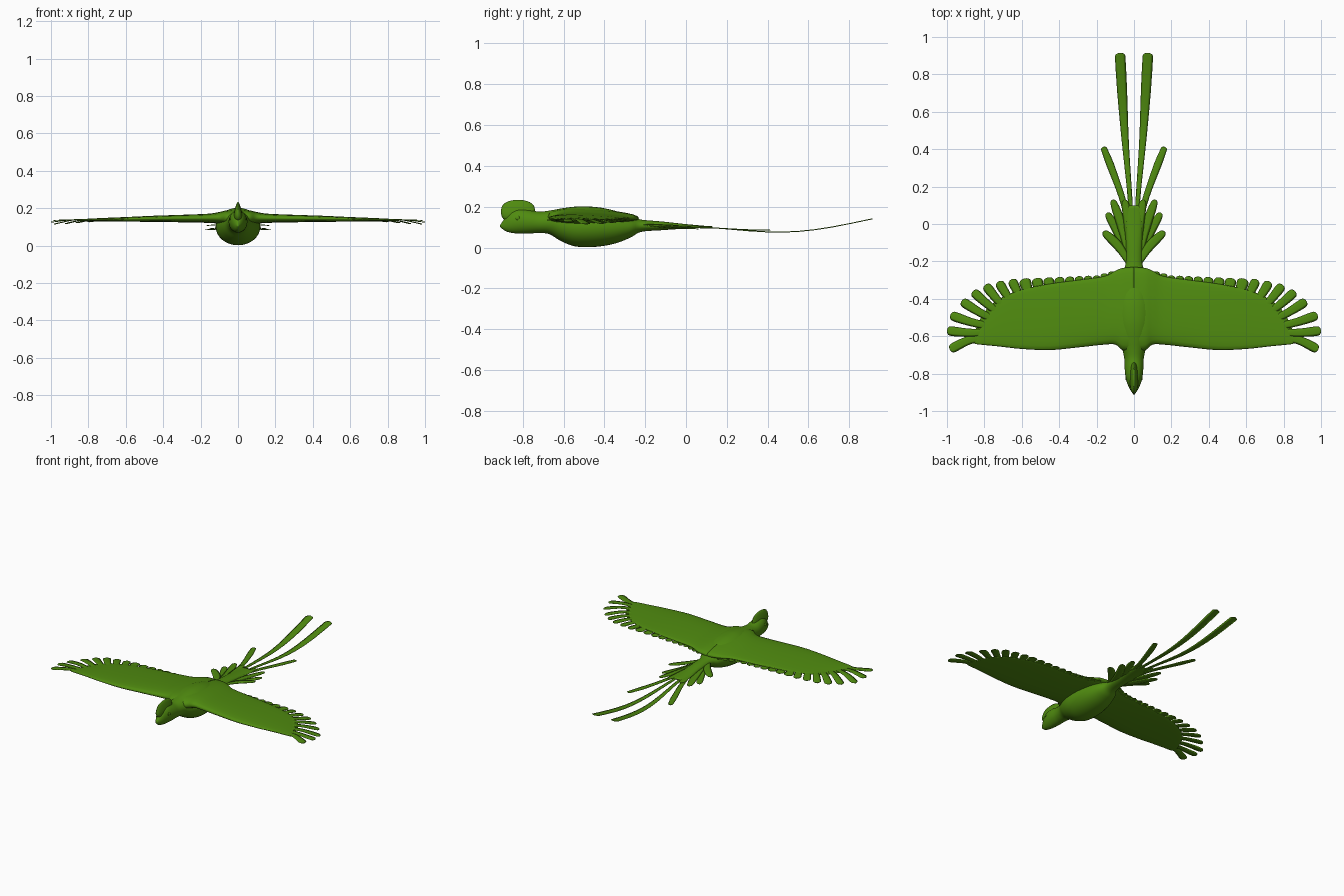
import bpy, math
from mathutils import Vector

if "Cube" in bpy.data.objects:
    bpy.data.objects.remove(bpy.data.objects["Cube"])

green = bpy.data.materials.new("leaf green")
green.diffuse_color = (0.08, 0.26, 0.005, 1)
green.use_nodes = True
green.node_tree.nodes["Principled BSDF"].inputs["Base Color"].default_value = green.diffuse_color


def make(name, verts, faces):
    me = bpy.data.meshes.new(name)
    me.from_pydata(verts, [], faces)
    me.materials.append(green)
    me.polygons.foreach_set("use_smooth", [True] * len(faces))
    ob = bpy.data.objects.new(name, me)
    bpy.context.collection.objects.link(ob)
    return ob


def loft(rings):
    n = len(rings[0])
    verts = [p for r in rings for p in r]
    faces = [(i * n + j, i * n + (j + 1) % n, (i + 1) * n + (j + 1) % n, (i + 1) * n + j)
             for i in range(len(rings) - 1) for j in range(n)]
    faces += [tuple(range(n))[::-1], tuple(range(len(verts) - n, len(verts)))]
    return verts, faces


def smooth_rows(rows, steps):
    """Catmull-Rom interpolation of rows of numbers."""
    out = []
    for i in range(len(rows) - 1):
        p = [rows[max(0, min(len(rows) - 1, i + k))] for k in (-1, 0, 1, 2)]
        for s in range(steps):
            t = s / steps
            out.append([0.5 * (2 * b + (c - a) * t + (2 * a - 5 * b + 4 * c - d) * t * t
                        + (3 * b - a - 3 * c + d) * t ** 3) for a, b, c, d in zip(*p)])
    return out + [list(rows[-1])]


def fix_normals(ob):
    import bmesh
    bm = bmesh.new()
    bm.from_mesh(ob.data)
    bmesh.ops.recalc_face_normals(bm, faces=bm.faces)
    bm.to_mesh(ob.data)
    bm.free()


def feather(name, path, width, shape, thick=0.004):
    """Flat blade along a path; shape gives (t, width factor) and mirrors to both sides."""
    pts = [Vector(p) for p in smooth_rows(path, 8)]
    n = len(pts) - 1
    length = sum((pts[i + 1] - pts[i]).length for i in range(n))
    # round the tip by packing extra stations into the last stretch
    stations = [i / 12 * (1 - width / length) for i in range(12)]
    stations += [1 - width / length * (1 - math.sin(a * math.pi / 12)) for a in range(7)]
    for side in (1, -1):
        rings = []
        for t in stations:
            f = min(t * n, n - 1e-6)
            i = int(f)
            c = pts[i].lerp(pts[i + 1], f - i)
            d = pts[i + 1] - pts[i]
            across = Vector((d.y, -d.x, 0)).normalized()
            k = next(j for j in range(len(shape) - 1) if t <= shape[j + 1][0] + 1e-6)
            (t0, w0), (t1, w1) = shape[k], shape[k + 1]
            w = width * (w0 + (w1 - w0) * (t - t0) / (t1 - t0))
            e = (t - 1) * length / width + 1
            if e > 0:
                w *= math.sqrt(max(0.004, 1 - e * e))
            ring = []
            for u, v in ((-1, 0), (-.5, .8), (0, 1), (.5, .8), (1, 0), (.5, -.8), (0, -1), (-.5, -.8)):
                p = c + across * w * u + Vector((0, 0, v * thick * 0.6))
                ring.append((p.x * side, p.y, p.z))
            rings.append(ring)
        fix_normals(make(name + ("_left" if side > 0 else "_right"), *loft(rings)))


# body, head and tail root: y, bottom z, top z, half width
body = [(-.912, .103, .108, .003), (-.89, .084, .14, .018), (-.86, .073, .175, .033),
        (-.82, .069, .19, .045), (-.77, .069, .185, .05), (-.72, .071, .176, .052),
        (-.67, .066, .181, .063), (-.62, .036, .19, .088), (-.56, .010, .199, .11),
        (-.5, .002, .202, .119), (-.42, .006, .196, .116), (-.34, .022, .178, .1),
        (-.27, .050, .152, .074), (-.22, .077, .137, .046), (-.12, .085, .128, .042),
        (0, .093, .115, .042), (.1, .098, .106, .03)]
rings = []
for y, b, t, w in smooth_rows(body, 4):
    rings.append([(w * math.cos(a * math.pi / 16), y,
                   (b + t) / 2 + (t - b) / 2 * math.sin(a * math.pi / 16)) for a in range(32)])
fix_normals(make("body_and_head", *loft(rings)))

# thin crest over the head
rings = []
for i in range(25):
    a = math.pi * (i + .01) / 24.02
    c = -math.cos(a)
    h = math.sin(a) ** 0.7
    rings.append([(.021 * h * math.cos(q * math.pi / 8) * (1 - .45 * math.sin(q * math.pi / 8)),
                   -.823 + .083 * c, .176 + .058 * h * math.sin(q * math.pi / 8)) for q in range(16)])
fix_normals(make("crest", *loft(rings)))

# eyes
for side, label in ((1, "left"), (-1, "right")):
    bpy.ops.mesh.primitive_uv_sphere_add(segments=16, ring_count=8, radius=.011,
                                         location=(side * .041, -.825, .145))
    eye = bpy.context.object
    eye.name = "eye_" + label
    eye.scale.x = .5
    eye.data.materials.append(green)
    bpy.ops.object.shade_smooth()

# wing blades: x, leading y, trailing y, bottom z, top z
wing = [(0, -.68, -.23, .10, .195), (.06, -.675, -.235, .11, .19), (.1, -.645, -.25, .118, .181),
        (.16, -.645, -.28, .123, .172), (.3, -.66, -.30, .126, .166), (.45, -.674, -.32, .128, .161),
        (.6, -.668, -.35, .130, .154), (.72, -.655, -.40, .131, .149), (.8, -.647, -.47, .131, .145),
        (.845, -.642, -.56, .132, .141), (.86, -.635, -.60, .134, .138)]
for side, label in ((1, "left"), (-1, "right")):
    rings = []
    for x, y0, y1, b, t in smooth_rows(wing, 4):
        ring = []
        for k in range(24):
            a = 2 * math.pi * k / 24
            u = (1 - math.cos(a)) / 2
            s = math.sin(a)
            half = abs(s) ** .8 * (1.25 - .6 * u)
            half = min(half, 1) * (t - b) / 2
            ring.append((side * x, y0 + (y1 - y0) * u, (b + t) / 2 - .004 * u + math.copysign(half, s)))
        rings.append(ring)
    fix_normals(make("wing_" + label, *loft(rings)))

# long flight feathers: base x, y, tip x, y, z
flight = [(.76, -.615, .985, -.672, .135), (.78, -.58, 1.0, -.57, .125), (.76, -.55, .982, -.487, .115),
          (.73, -.52, .922, -.412, .117), (.70, -.49, .862, -.36, .122), (.67, -.47, .795, -.325, .127),
          (.63, -.45, .725, -.308, .130), (.58, -.44, .655, -.296, .132)]
blade = [(0, .7), (.5, .85), (.8, 1), (1, .9)]
for i, (bx, by, tx, ty, tz) in enumerate(flight):
    mid = ((bx + tx) / 2, (by + ty) / 2 + (.025 if i == 0 else -.006), .138)
    feather(f"flight_feather_{i + 1}", [(bx, by, .138), mid, (tx, ty, tz)], .026, blade)

# short trailing feathers, closer together toward the body
x, step, i = .588, .066, 0
while x > .06:
    tip = -.292 + .045 * (.588 - x) + max(0, .2 - x) * .22
    feather(f"trailing_feather_{i + 1}",
            [(x * .93, -.42, .142), (x * .97, -.35, .139), (x, tip, .134)], max(.023, step * .5), blade)
    x -= step
    step = max(.036, step * .94)
    i += 1

# tail fan
leaf = [(0, .5), (.55, 1), (.8, .9), (1, .55)]
fan = [(.165, -.04, .108, .026), (.145, .06, .092, .026), (.115, .13, .096, .026), (.05, .13, .102, .026)]
for i, (tx, ty, tz, w) in enumerate(fan):
    feather(f"tail_fan_feather_{i + 1}",
            [(.02, -.22, .112), (tx * .5, (ty - .22) / 2 + .01, tz + .004), (tx, ty, tz)], w, leaf)
feather("tail_mid_feather", [(.012, -.1, .11), (.055, .11, .098), (.115, .285, .088), (.165, .412, .085)],
        .021, [(0, .6), (.6, .9), (.75, 1), (1, .75)])
feather("tail_streamer", [(.012, -.1, .108), (.02, .12, .098), (.045, .42, .076), (.06, .65, .09),
                          (.075, .915, .141)],
        .028, [(0, .4), (.3, .45), (.6, .75), (.85, 1), (1, 1)])
